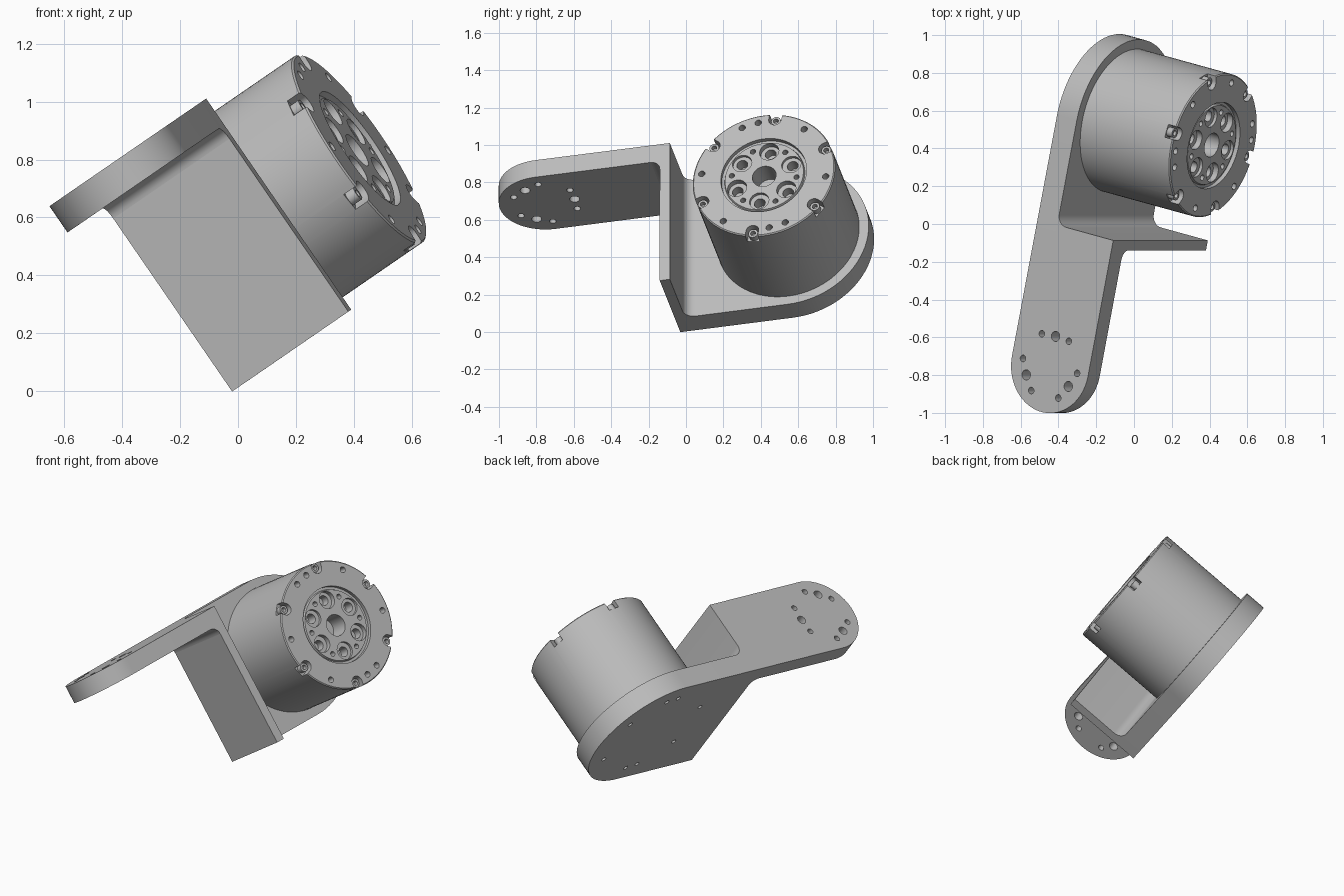
import bpy, bmesh
from math import sin, cos, pi, radians
from mathutils import Vector, Matrix

if "Cube" in bpy.data.objects:
    bpy.data.objects.remove(bpy.data.objects["Cube"], do_unlink=True)

# Tilted frame: local x runs along the arm, y across the motor plate, z is the motor axis
v = Vector((-0.566, 0, 0.824)).normalized()
a = Vector((0.803, -0.221, 0.552)).normalized()
n = v.cross(a)
FRAME = Matrix((n, v, a)).transposed().to_4x4()

# Local extents
BACK, PLATE, FLANGE, CAP = -0.01, 0.12, 0.489, 0.71
WEB_OUT, WEB_IN = -0.033, 0.022
LOW, ARM_LOW, HIGH = 0.011, 0.785, 0.895
MX, MY, MR = 0.587, 0.453, 0.39
ARM_X, ARM_Z, ARM_R = -0.716, 0.24, 0.25
XYZ, YZX, ZXY = (0, 1, 2), (1, 2, 0), (2, 0, 1)

steel = bpy.data.materials.new("steel_grey")
steel.use_nodes = True
GREY = (0.5, 0.5, 0.5, 1)
steel.diffuse_color = GREY
steel.node_tree.nodes["Principled BSDF"].inputs["Base Color"].default_value = GREY
parts = []


def arc(cx, cy, r, start, end, steps):
    angles = [radians(start + (end - start) * i / steps) for i in range(steps + 1)]
    return [(cx + r * cos(t), cy + r * sin(t)) for t in angles]


def circle(cx, cy, r, steps=24):
    return arc(cx, cy, r, 0, 360, steps)[:-1]


def polar(r, deg, cx=MX, cy=MY):
    return cx + r * cos(radians(deg)), cy + r * sin(radians(deg))


def add_prism(bm, pts, lo, hi, axes=XYZ):
    """Extrude a 2D outline; axes tells which local axis each coordinate uses."""
    rings = []
    for level in (lo, hi):
        ring = []
        for p, q in pts:
            co = [0, 0, 0]
            co[axes[0]], co[axes[1]], co[axes[2]] = p, q, level
            ring.append(bm.verts.new(co))
        rings.append(ring)
        bm.faces.new(ring)
    for i in range(len(pts)):
        j = (i + 1) % len(pts)
        bm.faces.new((rings[0][i], rings[0][j], rings[1][j], rings[1][i]))


def finish(name, bm):
    bmesh.ops.recalc_face_normals(bm, faces=bm.faces)
    mesh = bpy.data.meshes.new(name)
    bm.to_mesh(mesh)
    bm.free()
    mesh.materials.append(steel)
    ob = bpy.data.objects.new(name, mesh)
    ob.matrix_world = FRAME
    bpy.context.collection.objects.link(ob)
    return ob


def prisms(name, solids, axes=XYZ):
    bm = bmesh.new()
    for pts, lo, hi in solids:
        add_prism(bm, pts, lo, hi, axes)
    return finish(name, bm)


def part(name, pts, lo, hi, axes=XYZ):
    ob = prisms(name, [(pts, lo, hi)], axes)
    parts.append(ob)
    return ob


def lathe(name, profile, centres, steps):
    bm = bmesh.new()
    for cx, cy in centres:
        verts = [bm.verts.new((cx + r, cy, z)) for r, z in profile]
        edges = [bm.edges.new(pair) for pair in zip(verts, verts[1:])]
        bmesh.ops.spin(bm, geom=verts + edges, cent=(cx, cy, 0), axis=(0, 0, 1),
                       angle=2 * pi, steps=steps)
    bmesh.ops.remove_doubles(bm, verts=bm.verts, dist=0.0001)
    ob = finish(name, bm)
    parts.append(ob)
    return ob


def cut(ob, solids, axes=XYZ):
    """Subtract a set of separate prisms and bake the result."""
    cutter = prisms("cutter", solids, axes)
    cutter.hide_render = True
    mod = ob.modifiers.new("cut", 'BOOLEAN')
    mod.operation, mod.solver, mod.object = 'DIFFERENCE', 'EXACT', cutter
    bpy.context.view_layer.update()
    deps = bpy.context.evaluated_depsgraph_get()
    mesh = bpy.data.meshes.new_from_object(ob.evaluated_get(deps))
    ob.modifiers.clear()
    ob.data = mesh
    bpy.data.objects.remove(cutter, do_unlink=True)


SIX = [60 * k for k in range(6)]

# Motor plate with round end and blind screw holes in its back
end_r = (HIGH - LOW) / 2
motor_plate = part("motor_plate",
                   [(WEB_OUT, LOW)] + arc(MX, MY, end_r, -90, 90, 40) + [(WEB_OUT, HIGH)],
                   BACK, PLATE)
ring = [30 + t for t in SIX] + [75, 255]
cut(motor_plate, [(circle(*polar(0.335, t), 0.015, 16), BACK - 0.05, BACK + 0.08) for t in ring])

# Web between the plates, filleted where it meets the motor plate
F = 0.06
part("web",
     [(PLATE, WEB_OUT), (FLANGE, WEB_OUT), (FLANGE, WEB_IN)]
     + arc(PLATE + F, WEB_IN + F, F, 270, 180, 8),
     LOW, HIGH, ZXY)

# Arm plate with round end and bolt pattern
arm_plate = part("arm_plate",
                 [(FLANGE, WEB_OUT), (BACK, WEB_OUT)] + arc(ARM_Z, ARM_X, ARM_R, 180, 360, 40),
                 ARM_LOW, HIGH, ZXY)
holes = [(circle(*polar(0.178, t, ARM_Z, ARM_X), 0.018, 16), ARM_LOW - 0.1, HIGH + 0.1)
         for t in SIX]
holes += [(circle(*polar(0.16, t, ARM_Z, ARM_X), 0.027), ARM_LOW - 0.1, HIGH + 0.1)
          for t in (90, 210, 330)]
cut(arm_plate, holes, ZXY)

# Fillet under the arm plate
G = 0.05
part("arm_fillet",
     [(WEB_OUT, ARM_LOW)] + arc(WEB_OUT - G, ARM_LOW - G, G, 90, 0, 8),
     BACK, FLANGE)

# Motor body: one turned profile with sunken hub and central bore
profile = [(0, CAP - 0.14), (0.065, CAP - 0.14), (0.065, CAP - 0.012), (0.215, CAP - 0.012),
           (0.22, CAP - 0.025), (0.235, CAP - 0.025), (0.235, CAP), (MR - 0.006, CAP),
           (MR, CAP - 0.006), (MR, PLATE - 0.02), (0, PLATE - 0.02)]
motor_body = lathe("motor_body", profile, [(MX, MY)], 96)

# Hub pockets, deeper on alternate positions
top = CAP + 0.05
cut(motor_body, [(circle(*polar(0.158, 20 + t), 0.053), CAP - (0.045 if t % 120 else 0.03), top)
                 for t in SIX])

# Bolt holes in the pockets, between them and around the rim
drill = [(circle(*polar(0.162, 20 + t), 0.03), CAP - 0.1, top) for t in SIX]
drill += [(circle(*polar(0.18, 50 + t), 0.015, 16), CAP - 0.06, top) for t in SIX]
drill += [(circle(*polar(0.345, t + 20), 0.018, 16), CAP - 0.06, top) for t in ring]
cut(motor_body, drill)

# U-shaped rim notches
notches = []
for t in SIX:
    rot = Matrix.Rotation(radians(20 + t), 2)
    shape = [(0.46, -0.035)] + arc(0.357, 0, 0.035, 270, 90, 12) + [(0.46, 0.035)]
    outline = [rot @ Vector(p) for p in shape]
    notches.append(([(MX + p.x, MY + p.y) for p in outline], CAP - 0.055, top))
cut(motor_body, notches)

# Socket screws seated in the notches
lathe("rim_screws",
      [(0, CAP - 0.045), (0.012, CAP - 0.045), (0.014, CAP - 0.02), (0.026, CAP - 0.02),
       (0.026, CAP - 0.06), (0, CAP - 0.06)],
      [polar(0.36, 20 + t) for t in SIX], 20)

# Smooth curved walls, keep machined edges sharp
bpy.ops.object.select_all(action='DESELECT')
for ob in parts:
    ob.select_set(True)
bpy.context.view_layer.objects.active = motor_body
bpy.ops.object.shade_smooth_by_angle(angle=radians(30))
